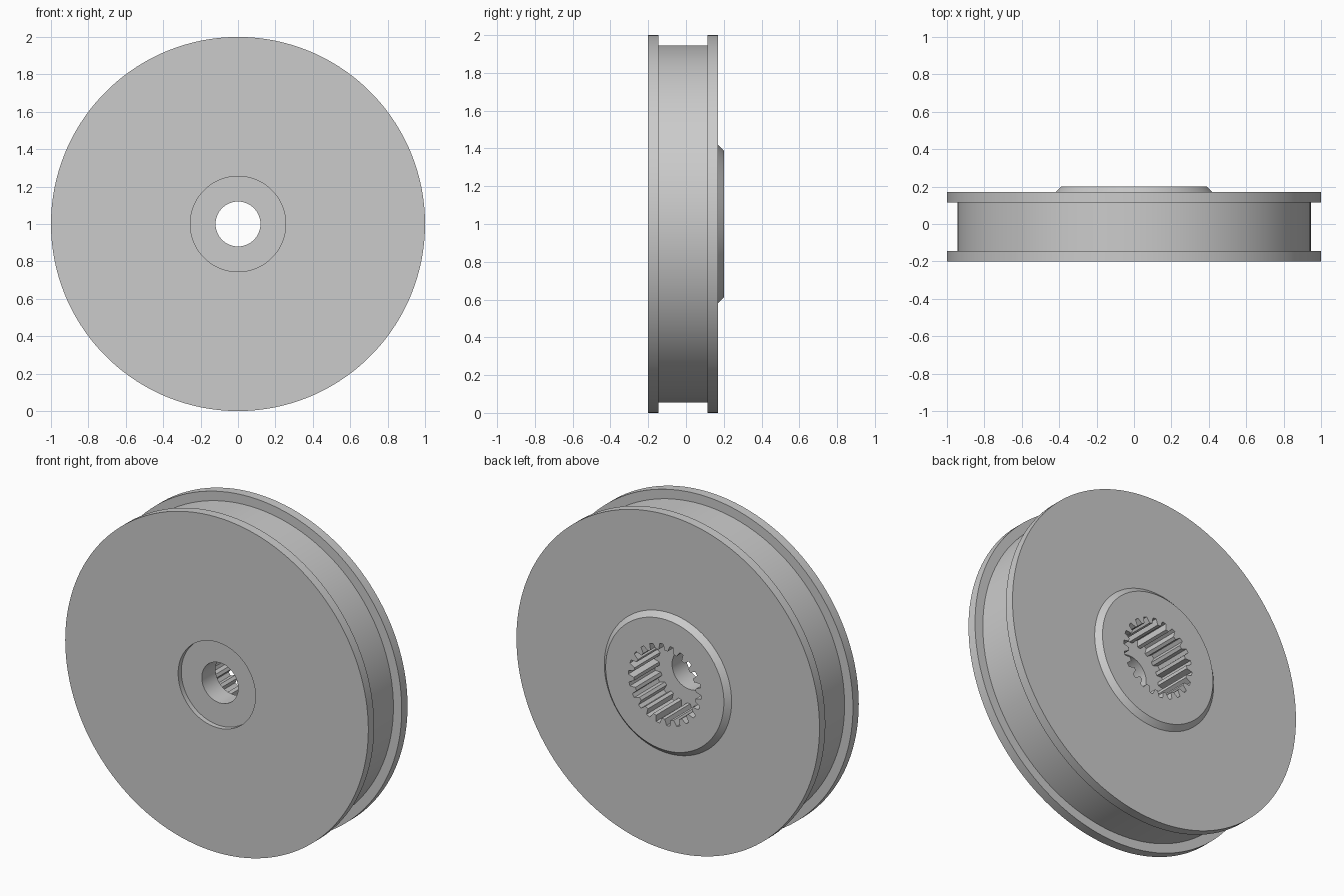
import bpy
import bmesh
from math import cos, sin, tau, radians

if "Cube" in bpy.data.objects:
    bpy.data.objects.remove(bpy.data.objects["Cube"], do_unlink=True)

TEETH = 22
PER_TOOTH = 6
SEGMENTS = TEETH * PER_TOOTH
SPLINE_ROOT, SPLINE_TIP = 0.24, 0.205

# Single plain metal colour
metal = bpy.data.materials.new("plain_grey")
metal.use_nodes = True
grey = (0.6, 0.6, 0.6, 1)
metal.diffuse_color = grey
metal.node_tree.nodes["Principled BSDF"].inputs["Base Color"].default_value = grey


def spline_radius(i):
    """Trapezoid teeth: half of each pitch at the root, half at the tip."""
    return SPLINE_ROOT if i % PER_TOOTH < PER_TOOTH // 2 else SPLINE_TIP


def add_ring(bm, radius, y):
    """Ring around the axle; radius None gives the toothed outline."""
    ring = []
    for i in range(SEGMENTS):
        a = tau * i / SEGMENTS
        r = spline_radius(i) if radius is None else radius
        ring.append(bm.verts.new((r * cos(a), y, 1 + r * sin(a))))
    return ring


# Closed section through the wheel: (radius, y)
section = [
    (0.12, -0.17), (0.255, -0.17), (0.255, -0.2),    # front recess
    (1.0, -0.2), (1.0, -0.145),                      # front flange
    (0.945, -0.145), (0.945, 0.115),                 # rim groove
    (1.0, 0.115), (1.0, 0.17),                       # back flange
    (0.42, 0.17), (0.39, 0.2),                       # chamfered hub boss
    (None, 0.2), (None, -0.04),                      # splined bore
    (0.12, -0.04),                                   # axle hole
]

bm = bmesh.new()
rings = [add_ring(bm, r, y) for r, y in section]
for k, ring in enumerate(rings):
    after = rings[(k + 1) % len(rings)]
    for i in range(SEGMENTS):
        j = (i + 1) % SEGMENTS
        bm.faces.new((ring[i], ring[j], after[j], after[i]))
bmesh.ops.recalc_face_normals(bm, faces=bm.faces)

mesh = bpy.data.meshes.new("grooved_wheel")
bm.to_mesh(mesh)
bm.free()
mesh.materials.append(metal)
wheel = bpy.data.objects.new("grooved_wheel", mesh)
bpy.context.collection.objects.link(wheel)

# Smooth round surfaces, crisp edges
bpy.ops.object.select_all(action="DESELECT")
wheel.select_set(True)
bpy.context.view_layer.objects.active = wheel
bpy.ops.object.shade_smooth_by_angle(angle=radians(30))
